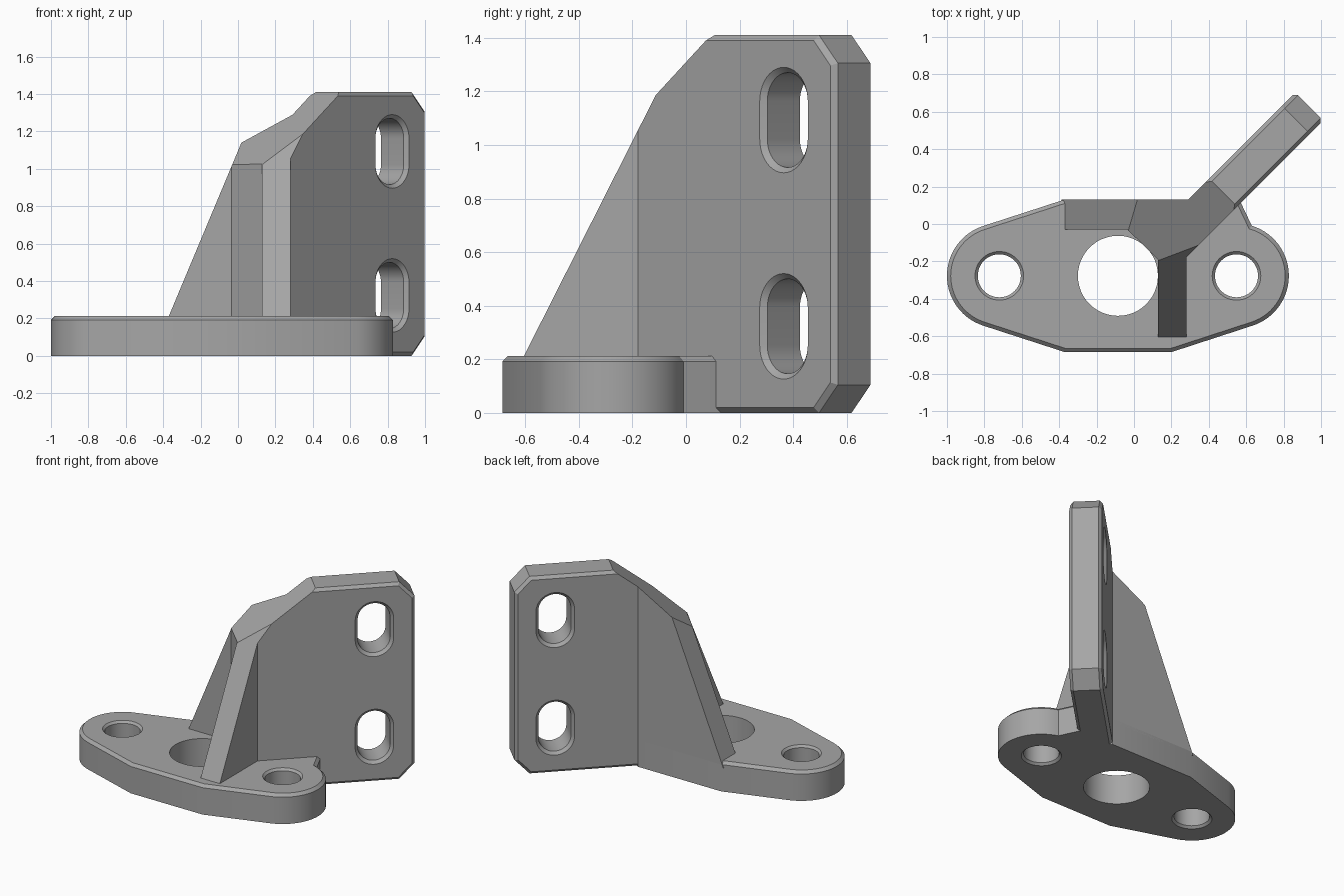
import bpy, bmesh, math
from mathutils import Vector

if "Cube" in bpy.data.objects:
    bpy.data.objects.remove(bpy.data.objects["Cube"])

R2 = math.sqrt(2)
CH = 0.02                       # chamfer size
MID_Y = -0.277                  # centre line of the flange
FRONT, BACK = -0.685, 0.131
S0, S1 = 0.297, 1.107           # wall start and end along the 45 degree direction
D0, D1 = 0.113, 0.325           # wall back and front face offsets

grey = bpy.data.materials.new("plain grey")
grey.diffuse_color = (0.38, 0.38, 0.38, 1)
grey.use_nodes = True
grey.node_tree.nodes["Principled BSDF"].inputs["Base Color"].default_value = grey.diffuse_color


def finish(bm, name):
    bmesh.ops.recalc_face_normals(bm, faces=bm.faces)
    me = bpy.data.meshes.new(name)
    bm.to_mesh(me)
    bm.free()
    ob = bpy.data.objects.new(name, me)
    bpy.context.collection.objects.link(ob)
    me.materials.append(grey)
    return ob


def loft(rings):
    """Closed solid through rings of 3D points."""
    bm = bmesh.new()
    vs = [[bm.verts.new(p) for p in ring] for ring in rings]
    n = len(vs[0])
    bm.faces.new(vs[0][::-1])
    bm.faces.new(vs[-1])
    for a, b in zip(vs, vs[1:]):
        for i in range(n):
            j = (i + 1) % n
            bm.faces.new((a[i], a[j], b[j], b[i]))
    bmesh.ops.recalc_face_normals(bm, faces=bm.faces)
    return bm


def flat(points, z):
    return [(x, y, z) for x, y in points]


def wall_pt(s, d, z):
    return ((s + d) / R2, (s - d) / R2, z)


def arc(cx, cy, r, a0, a1, n):
    return [(cx + r * math.cos(math.radians(a0 + (a1 - a0) * i / n)),
             cy + r * math.sin(math.radians(a0 + (a1 - a0) * i / n))) for i in range(n + 1)]


def slice_off(bm, co, no):
    """Remove everything on the normal side of a plane and cap the cut."""
    res = bmesh.ops.bisect_plane(bm, geom=bm.verts[:] + bm.edges[:] + bm.faces[:],
                                 plane_co=co, plane_no=no, clear_outer=True)
    edges = [e for e in res["geom_cut"] if isinstance(e, bmesh.types.BMEdge) and e.is_boundary]
    bmesh.ops.holes_fill(bm, edges=edges, sides=0)


def cut(target, cutter):
    cutter.hide_render = True
    cutter.hide_set(True)
    mod = target.modifiers.new("cut", "BOOLEAN")
    mod.operation, mod.solver, mod.object = "DIFFERENCE", "EXACT", cutter


def smooth(ob):
    bpy.ops.object.select_all(action="DESELECT")
    ob.select_set(True)
    bpy.context.view_layer.objects.active = ob
    bpy.ops.object.shade_smooth_by_angle(angle=math.radians(20))


# flange: two rounded ears joined by a wide middle, chamfered on top
outline = (arc(-0.72, MID_Y, 0.28, 108, 252, 28)
           + [(-0.37, FRONT), (0.2, FRONT)]
           + arc(0.548, MID_Y, 0.28, -72, 73, 28)
           + [(0.572, 0.112), (0.555, 0.145), (0.43, 0.01), (0.29, BACK), (-0.37, BACK)])
bm = loft([flat(outline, 0), flat(outline, 0.212)])
rim = [e for e in bm.edges if all(v.co.z > 0.2 for v in e.verts)]
bmesh.ops.bevel(bm, geom=rim, offset=CH, segments=1, affect="EDGES")
flange = finish(bm, "flange")

# flange holes: plain centre bore, chamfered bolt holes
bore = arc(-0.086, MID_Y, 0.214, 0, 352.5, 47)
cut(flange, finish(loft([flat(bore, -0.1), flat(bore, 0.3)]), "bore_cutter"))
for side, cx in (("left", -0.72), ("right", 0.548)):
    rings = [flat(arc(cx, MID_Y, r, 0, 352.5, 47), z)
             for r, z in ((0.14, -0.01), (0.115, 0.015), (0.115, 0.197), (0.14, 0.222))]
    cut(flange, finish(loft(rings), side + "_bolt_hole_cutter"))

# common sloping top of the ribs and wall
TOP_CO = Vector(wall_pt(0.456, 0.2, 1.41))
TOP_NO = Vector((-0.77 / R2, -0.77 / R2, 1))

# rib core: left and front ribs meeting at the root of the wall
foot = [(-0.40, -0.03), (-0.035, -0.03), (0.128, -0.19), (0.128, -0.65), (0.28, -0.65),
        (0.28, 0.28 - D1 * R2), wall_pt(S0, D1, 0)[:2], (0.29, BACK), (-0.40, BACK)]
bm = loft([flat(foot, 0.17), flat(foot, 1.6)])
slice_off(bm, TOP_CO, TOP_NO)
slice_off(bm, (-0.37, 0, 0.212), (-2.39, 0, 1))
slice_off(bm, (0, -0.605, 0.212), (0, -1.98, 1))
finish(bm, "rib_core")


# diagonal wall: plate with clipped corners and chamfered faces
def wall_ring(d, i):
    k = i * 0.414
    prof = [(S0, i), (S1 - 0.1 - k, i), (S1 - i, 0.105 + k), (S1 - i, 1.305 - k),
            (S1 - 0.1 - k, 1.41 - i), (S0, 1.41 - i)]
    return [wall_pt(s, d, z) for s, z in prof]


bm = loft([wall_ring(D0, CH), wall_ring(D0 + CH, 0), wall_ring(D1 - CH, 0), wall_ring(D1, CH)])
slice_off(bm, TOP_CO, TOP_NO)
wall = finish(bm, "diagonal_wall")

# two upright slots with chamfered rims
for label, zc in (("lower", 0.323), ("upper", 1.093)):
    rings = []
    for r, d in ((0.137, D0 - 0.01), (0.107, D0 + CH), (0.107, D1 - CH), (0.137, D1 + 0.01)):
        slot = arc(0.841, zc + 0.07, r, 0, 180, 20) + arc(0.841, zc - 0.07, r, 180, 360, 20)
        rings.append([wall_pt(s, d, z) for s, z in slot])
    cut(wall, finish(loft(rings), label + "_slot_cutter"))

# apply the cuts, then smooth the round surfaces only
for ob in (flange, wall):
    bpy.ops.object.select_all(action="DESELECT")
    ob.select_set(True)
    bpy.context.view_layer.objects.active = ob
    for m in list(ob.modifiers):
        bpy.ops.object.modifier_apply(modifier=m.name)
    smooth(ob)
for ob in [o for o in bpy.data.objects if o.name.endswith("cutter")]:
    bpy.data.objects.remove(ob)
